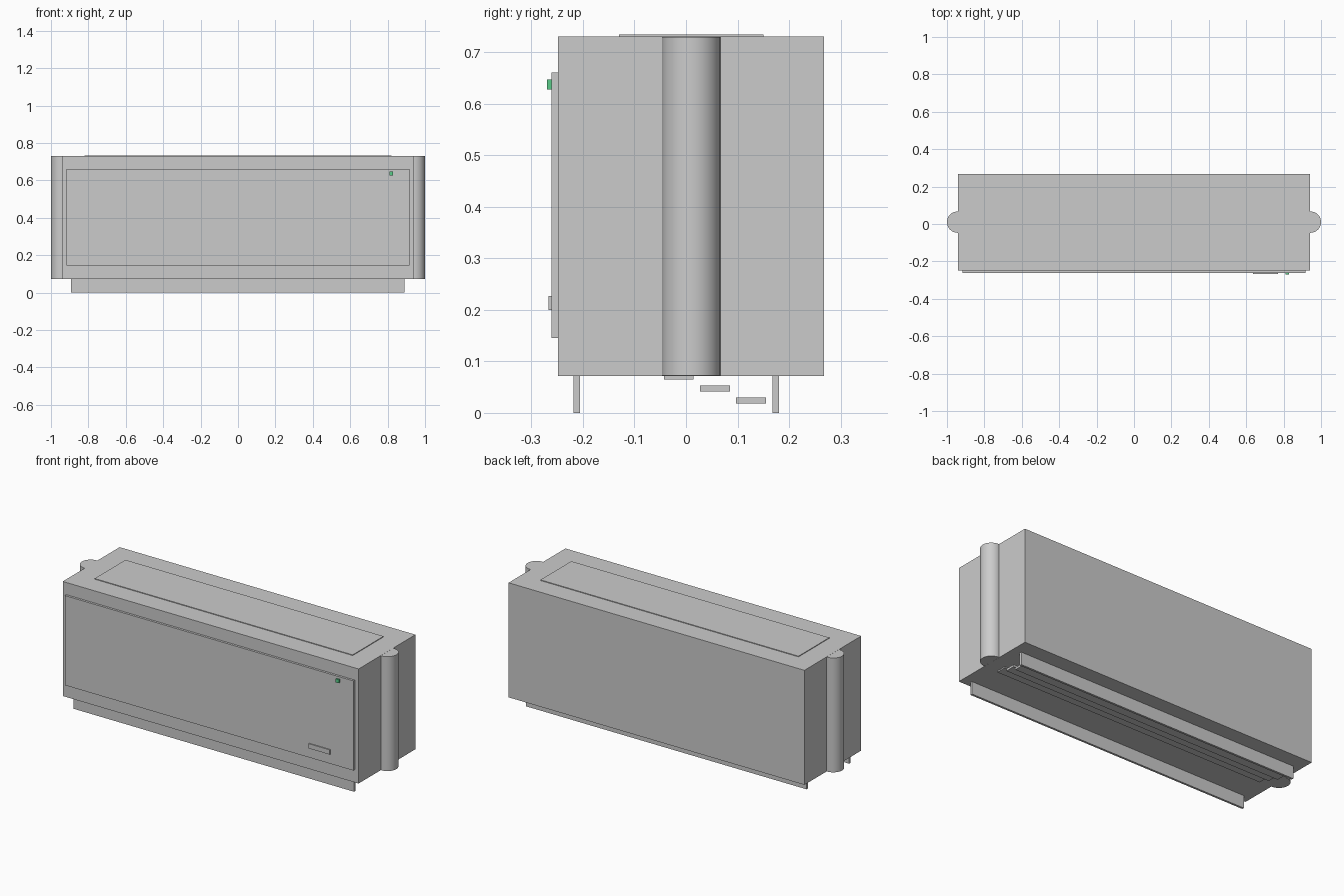
import bpy

if "Cube" in bpy.data.objects:
    bpy.data.objects.remove(bpy.data.objects["Cube"])

def box(name, x, y, z):
    """Box from (min, max) ranges on each axis."""
    bpy.ops.mesh.primitive_cube_add(size=1, location=[sum(r) / 2 for r in (x, y, z)])
    ob = bpy.context.object
    ob.name = name
    ob.scale = [r[1] - r[0] for r in (x, y, z)]
    bpy.ops.object.transform_apply(location=False, rotation=False, scale=True)
    return ob

# Main housing with front and top panels
box("housing", (-0.94, 0.94), (-0.248, 0.268), (0.072, 0.73))
box("front_panel", (-0.918, 0.916), (-0.261, -0.248), (0.145, 0.66))
box("top_intake_panel", (-0.82, 0.82), (-0.13, 0.15), (0.73, 0.734))

# Front details: small plate and green indicator light
box("front_plate", (0.635, 0.77), (-0.267, -0.261), (0.2, 0.227))
led = box("indicator_light", (0.81, 0.83), (-0.27, -0.261), (0.627, 0.647))
green = bpy.data.materials.new("indicator_green")
green.diffuse_color = (0.1, 0.6, 0.25, 1)
green.use_nodes = True
green.node_tree.nodes["Principled BSDF"].inputs["Base Color"].default_value = green.diffuse_color
led.data.materials.append(green)

# Rounded columns half sunk into each end
for side, sx in (("left", -1), ("right", 1)):
    bpy.ops.mesh.primitive_cylinder_add(vertices=32, radius=0.057, depth=0.657,
                                        location=(sx * 0.943, 0.01, 0.401))
    bpy.context.object.name = side + "_end_column"
    bpy.ops.object.shade_smooth_by_angle()

# Outlet rails under the housing
for name, y in (("front_rail", -0.212), ("back_rail", 0.174)):
    box(name, (-0.893, 0.89), (y - 0.006, y + 0.006), (0, 0.072))

# Stepped louvre slats between the rails
for i in range(3):
    y, z = -0.014 + 0.07 * i, 0.071 - 0.0235 * i
    box(f"louvre_slat_{i + 1}", (-0.86, 0.86), (y - 0.029, y + 0.029), (z - 0.006, z + 0.006))
